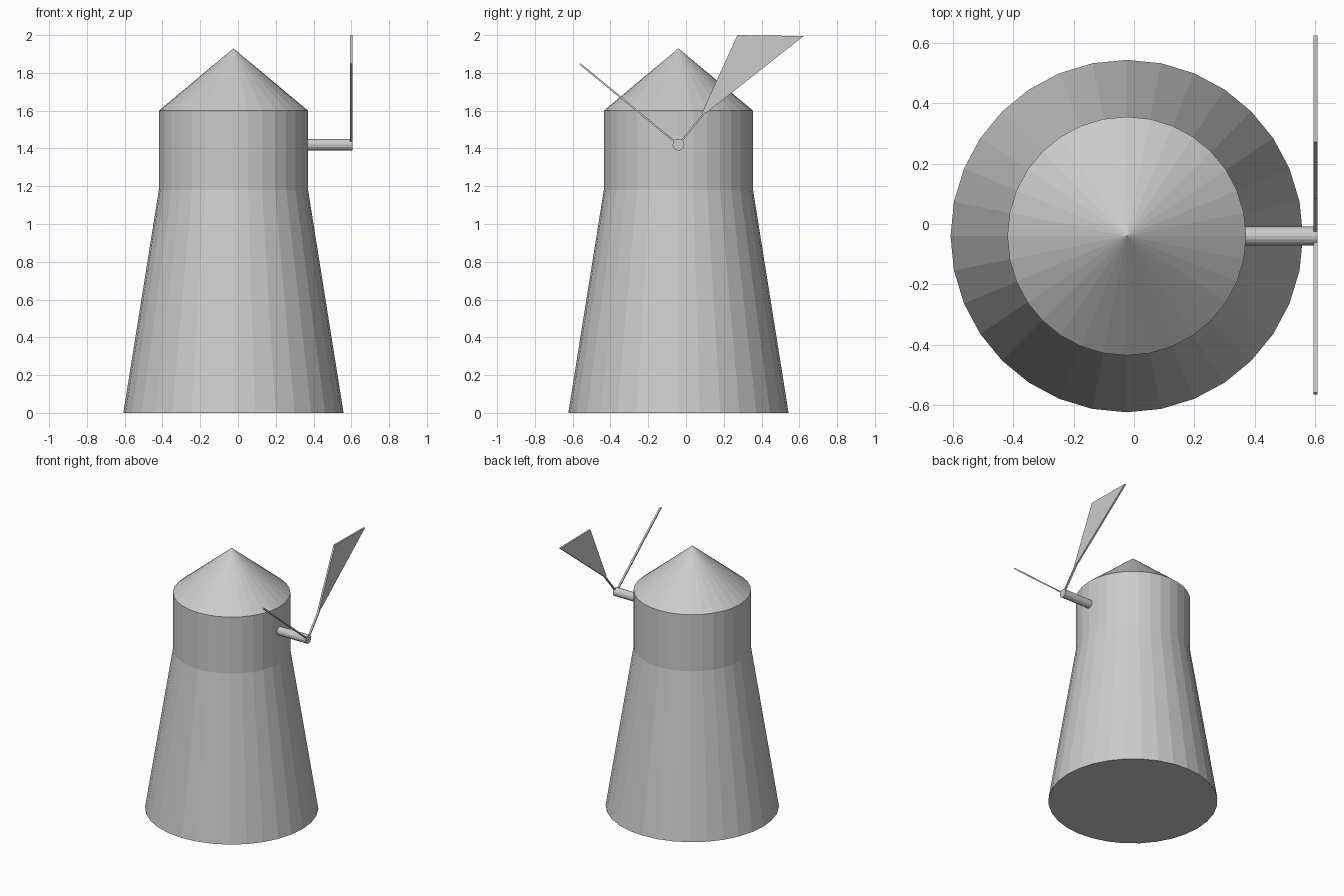
import bpy, bmesh, math
from mathutils import Vector

if "Cube" in bpy.data.objects:
    bpy.data.objects.remove(bpy.data.objects["Cube"])

CX, CY, HUB_Z = -0.024, -0.04, 1.42
BLADE_X0, BLADE_X1 = 0.594, 0.607


def finish(name, bm):
    bmesh.ops.recalc_face_normals(bm, faces=bm.faces)
    mesh = bpy.data.meshes.new(name)
    bm.to_mesh(mesh)
    bm.free()
    obj = bpy.data.objects.new(name, mesh)
    bpy.context.collection.objects.link(obj)
    return obj


def lathe(name, rings, apex, sides=32):
    """Stack (radius, z) rings, closed below and ending in a point."""
    bm = bmesh.new()
    loops = [[bm.verts.new((CX + r * math.cos(2 * math.pi * i / sides),
                            CY + r * math.sin(2 * math.pi * i / sides), z))
              for i in range(sides)] for r, z in rings]
    tip = bm.verts.new((CX, CY, apex))
    bm.faces.new(loops[0][::-1])
    for i in range(sides):
        j = (i + 1) % sides
        for a, b in zip(loops, loops[1:]):
            bm.faces.new((a[i], a[j], b[j], b[i]))
        bm.faces.new((loops[-1][i], loops[-1][j], tip))
    return finish(name, bm)


def plate(name, points):
    """Thin slab from a (y, z) outline, lying in the sail plane."""
    bm = bmesh.new()
    face = bm.faces.new([bm.verts.new((BLADE_X0, y, z)) for y, z in points])
    ext = bmesh.ops.extrude_face_region(bm, geom=[face])["geom"]
    bmesh.ops.translate(bm, vec=(BLADE_X1 - BLADE_X0, 0, 0),
                        verts=[v for v in ext if isinstance(v, bmesh.types.BMVert)])
    return finish(name, bm)


def arm(name, end, width=0.009):
    """Thin bar from the hub to a (y, z) end point."""
    a, b = Vector((CY, HUB_Z)), Vector(end)
    d = (b - a).normalized() * width / 2
    n = Vector((-d.y, d.x))
    return plate(name, [a + n, a - n, b - n, b + n])


# Tapered tower, straight drum and conical roof
lathe("tower", [(0.583, 0), (0.395, 1.18), (0.395, 1.6)], 1.93)

# Sail shaft
bpy.ops.mesh.primitive_cylinder_add(
    vertices=16, radius=0.031, depth=0.257,
    location=(BLADE_X1 - 0.1285, CY, HUB_Z), rotation=(0, math.pi / 2, 0))
bpy.context.object.name = "sail_shaft"

# Bare arm, and the arm that carries the remaining sail
arm("bare_arm", (-0.561, 1.847))
arm("sail_arm", (0.10, 1.59))
plate("sail", [(0.082, 1.583), (0.112, 1.592), (0.623, 1.995), (0.272, 2.0)])
